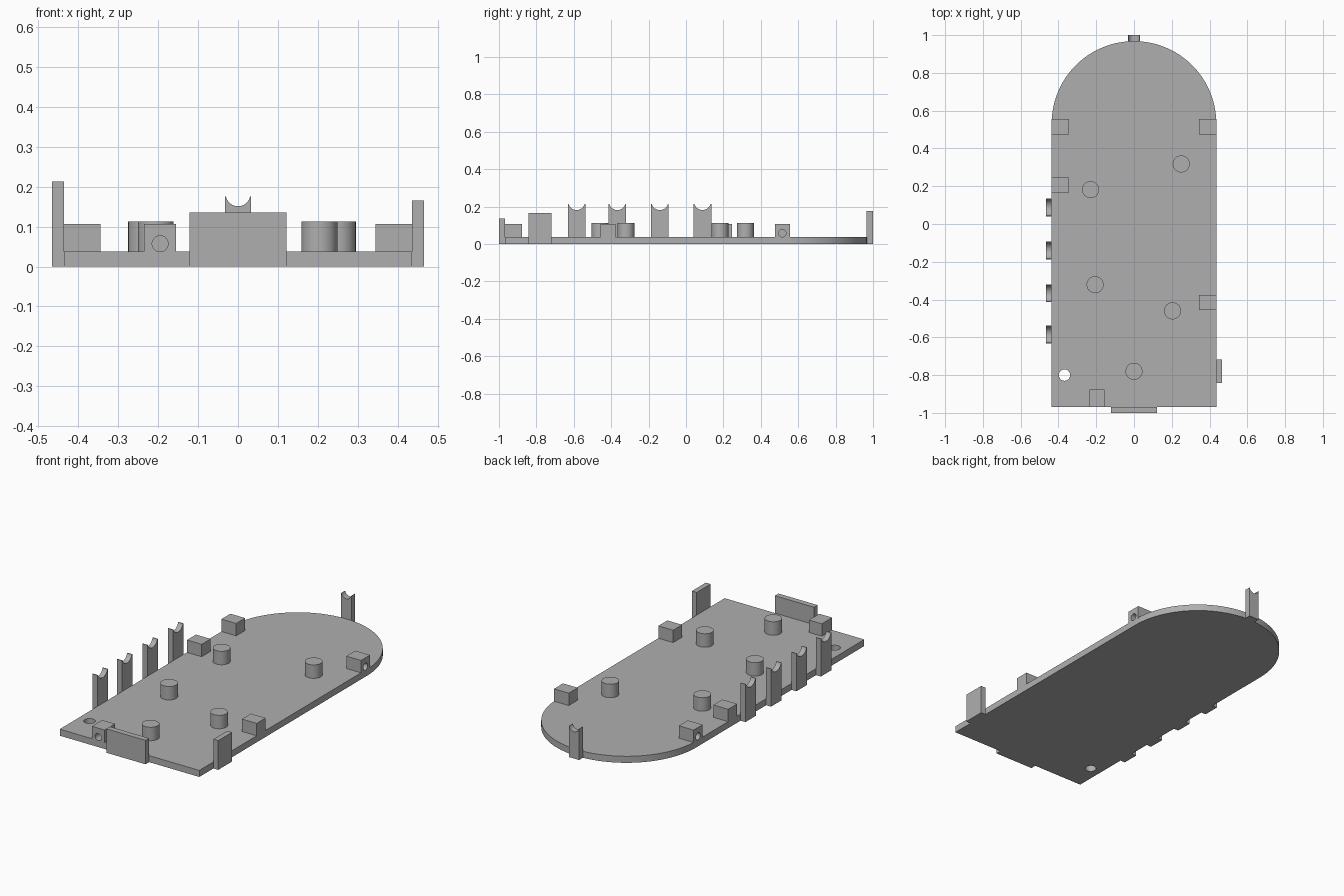
import bpy
import bmesh
import math
from mathutils import Matrix, Vector

if "Cube" in bpy.data.objects:
    bpy.data.objects.remove(bpy.data.objects["Cube"])

GREY = (0.43, 0.43, 0.43, 1)
grey = bpy.data.materials.new("plain grey")
grey.use_nodes = True
grey.diffuse_color = GREY
grey.node_tree.nodes["Principled BSDF"].inputs["Base Color"].default_value = GREY

HALF_W, HALF_L, THICK = 0.436, 0.968, 0.037


def finish(name, bm, smooth=False):
    bmesh.ops.recalc_face_normals(bm, faces=bm.faces)
    mesh = bpy.data.meshes.new(name)
    bm.to_mesh(mesh)
    bm.free()
    mesh.materials.append(grey)
    obj = bpy.data.objects.new(name, mesh)
    bpy.context.collection.objects.link(obj)
    if smooth:
        select(obj)
        bpy.ops.object.shade_smooth_by_angle(angle=math.radians(30))
    return obj


def select(obj):
    bpy.ops.object.select_all(action="DESELECT")
    obj.select_set(True)
    bpy.context.view_layer.objects.active = obj


def prism(name, profile, depth, matrix=Matrix(), smooth=False):
    """Extrude a flat outline along its local z, then place it."""
    bm = bmesh.new()
    face = bm.faces.new([bm.verts.new((u, v, 0)) for u, v in profile])
    moved = bmesh.ops.extrude_face_region(bm, geom=[face])["geom"]
    verts = [g for g in moved if isinstance(g, bmesh.types.BMVert)]
    bmesh.ops.translate(bm, verts=verts, vec=(0, 0, depth))
    bm.transform(matrix)
    return finish(name, bm, smooth)


def box(name, x, y, z):
    outline = [(x[0], y[0]), (x[1], y[0]), (x[1], y[1]), (x[0], y[1])]
    return prism(name, outline, z[1] - z[0], Matrix.Translation((0, 0, z[0])))


def cylinder(name, centre, radius, depth, axis="Z"):
    bm = bmesh.new()
    bmesh.ops.create_cone(bm, cap_ends=True, segments=40, radius1=radius,
                          radius2=radius, depth=depth)
    turn = {"X": Matrix.Rotation(math.pi / 2, 4, "Y"),
            "Y": Matrix.Rotation(math.pi / 2, 4, "X"), "Z": Matrix()}[axis]
    bm.transform(Matrix.Translation(centre) @ turn)
    return finish(name, bm, True)


def drill(obj, centre, radius, depth, axis):
    cutter = cylinder("hole_cutter", centre, radius, depth, axis)
    cutter.hide_render = True
    mod = obj.modifiers.new("hole", "BOOLEAN")
    mod.operation, mod.solver, mod.object = "DIFFERENCE", "EXACT", cutter
    select(obj)
    bpy.ops.object.modifier_apply(modifier=mod.name)
    bpy.data.objects.remove(cutter)
    select(obj)
    bpy.ops.object.shade_smooth_by_angle(angle=math.radians(30))


def cradle(name, half, height, notch, dip, depth, matrix):
    """Upright strip with a round notch in its top edge."""
    radius = (notch ** 2 + dip ** 2) / (2 * dip)
    spread = math.asin(notch / radius)
    arc = []
    for i in range(17):
        a = spread * (1 - i / 8)
        arc.append((radius * math.sin(a),
                    height - dip + radius * (1 - math.cos(a))))
    outline = [(-half, 0), (half, 0), (half, height)] + arc + [(-half, height)]
    prism(name, outline, depth, matrix, True)


# Base plate with one rounded end and a through hole
outline = [(-HALF_W, -HALF_L), (HALF_W, -HALF_L)]
for i in range(49):
    a = math.pi * i / 48
    outline.append((HALF_W * math.cos(a), HALF_L - HALF_W + HALF_W * math.sin(a)))
plate = prism("base_plate", outline, THICK, smooth=True)
drill(plate, (-0.368, -0.8, THICK / 2), 0.03, 0.2, "Z")

# Round posts
for i, (x, y) in enumerate([(0.25, 0.318), (-0.23, 0.182), (-0.206, -0.321),
                            (0.204, -0.46), (0, -0.78)]):
    cylinder(f"post_{i + 1}", (x, y, 0.07), 0.045, 0.086)

# Screw blocks along the sides, each with a blind hole in its outer face
for i, (side, y) in enumerate([(-1, 0.515), (1, 0.515), (-1, 0.207), (1, -0.416)]):
    outer, inner = side * HALF_W, side * 0.344
    block = box(f"side_block_{i + 1}", sorted((outer, inner)),
                (y - 0.04, y + 0.04), (0.03, 0.107))
    drill(block, (outer, y, 0.057), 0.02, 0.12, "X")

# Screw block at the front edge
block = box("front_block", (-0.235, -0.155), (-HALF_L, -0.876), (0.03, 0.107))
drill(block, (-0.195, -HALF_L, 0.057), 0.02, 0.12, "Y")

# Notched cradles on the right edge and at the rounded end
along_x = Matrix(((0, 0, 1, 0), (1, 0, 0, 0), (0, 1, 0, 0), (0, 0, 0, 1)))
along_y = Matrix(((1, 0, 0, 0), (0, 0, 1, 0), (0, 1, 0, 0), (0, 0, 0, 1)))
for i, y in enumerate([0.088, -0.14, -0.367, -0.585]):
    cradle(f"side_cradle_{i + 1}", 0.047, 0.213, 0.043, 0.032, 0.03,
           Matrix.Translation(Vector((-0.466, y, 0))) @ along_x)
cradle("end_cradle", 0.032, 0.175, 0.03, 0.024, 0.034,
       Matrix.Translation(Vector((0, 0.966, 0))) @ along_y)

# Flat tabs on the left edge and the front edge
box("left_tab", (HALF_W, 0.466), (-0.842, -0.718), (0, 0.165))
box("front_tab", (-0.122, 0.122), (-1, -HALF_L), (0, 0.135))
